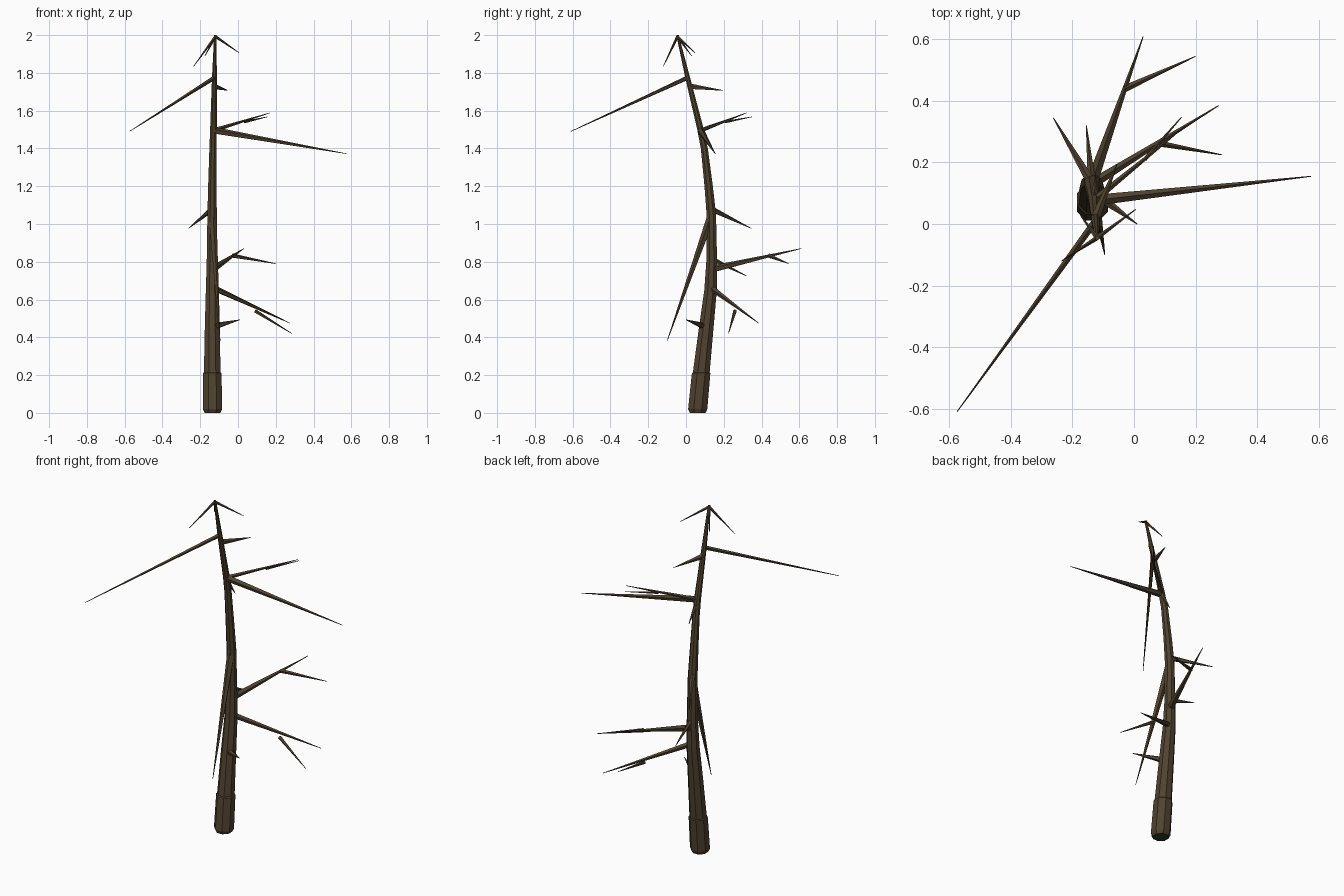
import bpy, bmesh, math
from mathutils import Vector

if "Cube" in bpy.data.objects:
    bpy.data.objects.remove(bpy.data.objects["Cube"], do_unlink=True)


def material(name, rgb):
    m = bpy.data.materials.new(name)
    m.use_nodes = True
    m.diffuse_color = (*rgb, 1)
    bsdf = m.node_tree.nodes["Principled BSDF"]
    bsdf.inputs["Base Color"].default_value = (*rgb, 1)
    bsdf.inputs["Roughness"].default_value = 0.9
    return m


bark = material("brown bark", (0.08, 0.055, 0.028))
moss = material("dark moss", (0.025, 0.04, 0.018))


def finish(bm, name, mats):
    bmesh.ops.recalc_face_normals(bm, faces=bm.faces)
    mesh = bpy.data.meshes.new(name)
    bm.to_mesh(mesh)
    bm.free()
    for m in mats:
        mesh.materials.append(m)
    ob = bpy.data.objects.new(name, mesh)
    bpy.context.scene.collection.objects.link(ob)
    return ob


def trunk(rings, sides=8):
    """Loft horizontal rings given as (x, y, z, radius)."""
    bm = bmesh.new()
    loops = []
    for x, y, z, r in rings:
        angles = [math.tau * (i + 0.5) / sides for i in range(sides)]
        loops.append([bm.verts.new((x + r * math.cos(a), y + r * math.sin(a), z))
                      for a in angles])
    for a, b in zip(loops, loops[1:]):
        for i in range(sides):
            j = (i + 1) % sides
            bm.faces.new((a[i], a[j], b[j], b[i]))
    bm.faces.new(loops[0]).material_index = 1
    bm.faces.new(loops[-1])
    return finish(bm, "trunk", [bark, moss])


def branch(name, start, end, radius, sides=5):
    """Tapered spike from start to end."""
    a, b = Vector(start), Vector(end)
    rot = (b - a).to_track_quat("Z", "Y")
    bm = bmesh.new()
    bmesh.ops.create_cone(bm, cap_ends=True, segments=sides, radius1=radius,
                          radius2=0.0015, depth=(b - a).length)
    for v in bm.verts:
        v.co = rot @ v.co + (a + b) / 2
    return finish(bm, name, [bark])


# Curved trunk with a slightly wider foot
trunk([
    (-0.135, 0.062, 0.0, 0.045),
    (-0.135, 0.062, 0.02, 0.055),
    (-0.136, 0.08, 0.21, 0.053),
    (-0.136, 0.081, 0.215, 0.048),
    (-0.137, 0.107, 0.45, 0.042),
    (-0.137, 0.13, 0.65, 0.036),
    (-0.137, 0.136, 0.8, 0.031),
    (-0.137, 0.134, 1.05, 0.027),
    (-0.136, 0.12, 1.2, 0.024),
    (-0.133, 0.097, 1.4, 0.02),
    (-0.13, 0.077, 1.5, 0.019),
    (-0.125, 0.01, 1.77, 0.014),
    (-0.12, -0.045, 2.0, 0.007),
])

# Long branches
branch("upper_right_branch", (-0.125, 0.01, 1.775), (-0.575, -0.61, 1.49), 0.012)
branch("upper_left_branch", (-0.13, 0.077, 1.495), (0.575, 0.155, 1.372), 0.019)
branch("upper_back_branch", (-0.13, 0.077, 1.495), (0.168, 0.32, 1.588), 0.012)
branch("middle_back_branch", (-0.137, 0.136, 0.76), (0.03, 0.61, 0.87), 0.02)
branch("lower_left_branch", (-0.137, 0.13, 0.665), (0.275, 0.385, 0.475), 0.017)
branch("hanging_front_branch", (-0.135, 0.13, 1.03), (-0.095, -0.1, 0.38), 0.022)

# Side twigs on the long branches, and one detached twig
branch("upper_back_twig", (0.035, 0.21, 1.54), (0.155, 0.348, 1.567), 0.007)
branch("middle_back_twig", (-0.03, 0.44, 0.832), (0.2, 0.545, 0.79), 0.012)
branch("loose_twig", (0.09, 0.26, 0.54), (0.285, 0.225, 0.42), 0.01)

# Short stubs along the trunk
branch("top_stub", (-0.125, 0.02, 1.728), (-0.055, 0.195, 1.707), 0.016)
branch("upper_stub", (-0.13, 0.077, 1.49), (-0.125, 0.152, 1.375), 0.014)
branch("right_back_stub", (-0.137, 0.132, 1.08), (-0.262, 0.345, 0.977), 0.016)
branch("back_stub", (-0.137, 0.136, 0.815), (-0.155, 0.32, 0.725), 0.014)
branch("lower_front_stub", (-0.137, 0.107, 0.455), (0.01, 0.0, 0.493), 0.02)

# Drooping twigs at the tip
for side, tip in [("left", (0.005, 0.047, 1.907)),
                  ("right", (-0.235, -0.12, 1.835)),
                  ("back", (-0.175, 0.03, 1.89))]:
    branch("crown_twig_" + side, (-0.12, -0.045, 1.993), tip, 0.008)
